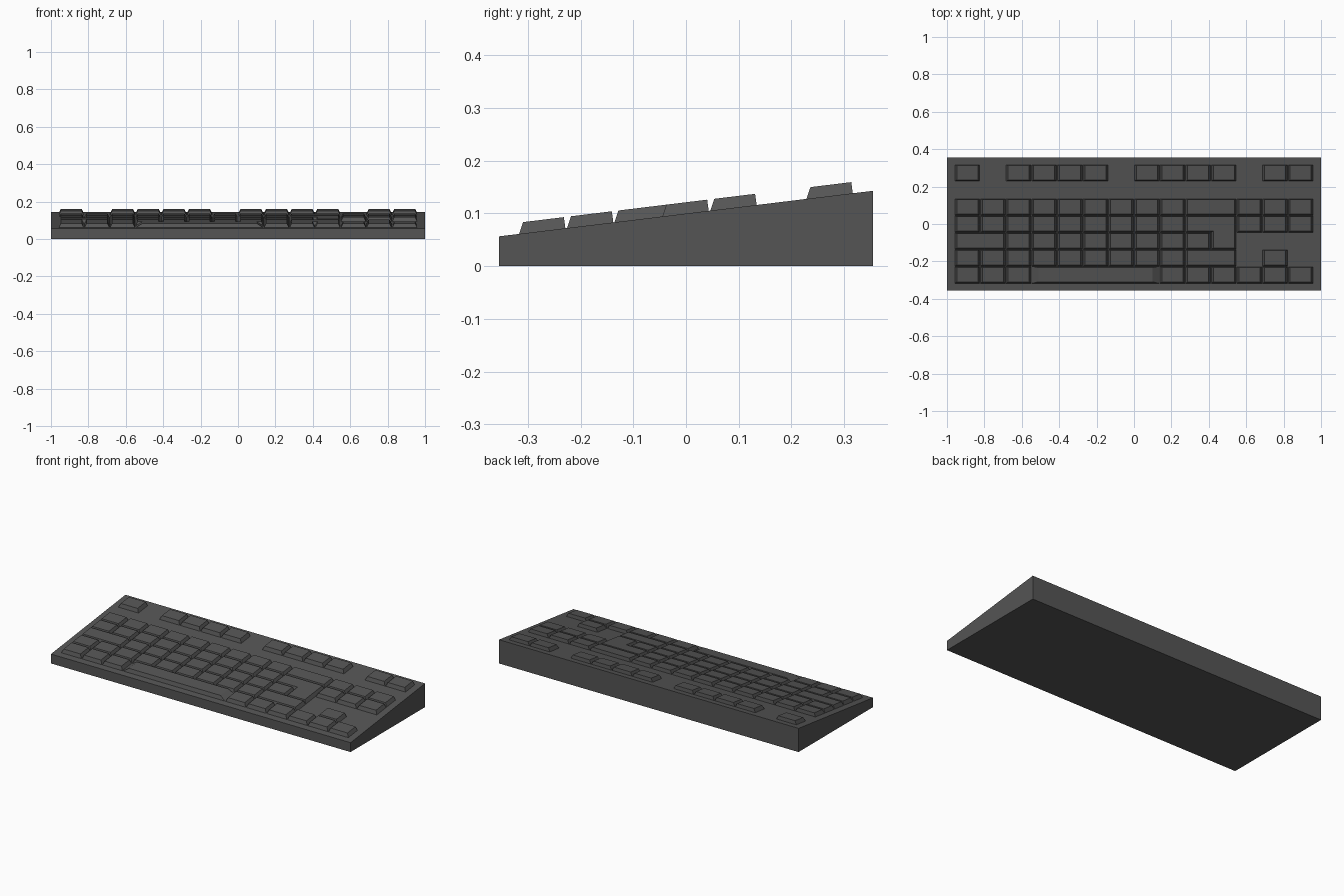
import bpy, bmesh

if "Cube" in bpy.data.objects:
    bpy.data.objects.remove(bpy.data.objects["Cube"])

PITCH = 1.92 / 14            # key spacing across
DEPTH = 0.0907               # key spacing front to back
GAP = 0.0015                 # half of the gap between keys
ROW_Y = [-0.318, -0.227, -0.137, -0.046, 0.045, 0.2275]   # front edge of each row
KEY_H = 0.0215

dark = bpy.data.materials.new("dark_grey")
dark.diffuse_color = (0.09, 0.09, 0.09, 1)
dark.use_nodes = True
dark.node_tree.nodes["Principled BSDF"].inputs["Base Color"].default_value = dark.diffuse_color


def deck_z(y):
    return 0.0565 + (y + 0.355) * 0.0865 / 0.71


def make_object(name, bm):
    bmesh.ops.recalc_face_normals(bm, faces=bm.faces)
    mesh = bpy.data.meshes.new(name)
    bm.to_mesh(mesh)
    bm.free()
    mesh.materials.append(dark)
    obj = bpy.data.objects.new(name, mesh)
    bpy.context.collection.objects.link(obj)
    return obj


def loft(name, lower, upper):
    """Solid between two matching loops of points."""
    bm = bmesh.new()
    a = [bm.verts.new(p) for p in lower]
    b = [bm.verts.new(p) for p in upper]
    n = len(a)
    bm.faces.new(a[::-1])
    bm.faces.new(b)
    for i in range(n):
        j = (i + 1) % n
        bm.faces.new((a[i], a[j], b[j], b[i]))
    return make_object(name, bm)


def keycap(name, outline, top):
    """Keycap standing on the sloping deck."""
    return loft(name, [(x, y, deck_z(y) - 0.001) for x, y in outline],
                [(x, y, deck_z(y) + KEY_H) for x, y in top])


def col_x(col):
    return -0.96 + col * PITCH


def key(name, row, col, width=1, side=0.011):
    x0, x1 = col_x(col) + GAP, col_x(col + width) - GAP
    y0, y1 = ROW_Y[row] + GAP * 0.5, ROW_Y[row] + DEPTH - GAP
    u0, u1, v0, v1 = x0 + side, x1 - side, y0 + 0.008, y1 - 0.003
    return keycap(name, [(x0, y0), (x1, y0), (x1, y1), (x0, y1)],
                  [(u0, v0), (u1, v0), (u1, v1), (u0, v1)])


# wedge-shaped case
profile = [(-0.355, 0), (0.355, 0), (0.355, deck_z(0.355)), (-0.355, deck_z(-0.355))]
loft("case", [(-1, y, z) for y, z in profile], [(1, y, z) for y, z in profile])

# single keys, by row from the front
singles = {
    0: [0, 1, 2, 8, 9, 10, 11, 12, 13],
    1: [*range(9), 12],
    2: [*range(2, 10)],
    3: [*range(9), 11, 12, 13],
    4: [*range(9), 11, 12, 13],
    5: [0, 2, 3, 4, 5, 7, 8, 9, 10, 12, 13],
}
for row, cols in singles.items():
    for col in cols:
        key(f"key_row{row}_col{col}", row, col)

# wide keys
key("space_bar", 0, 3, 5, side=0.036)
key("shift_key", 1, 9, 2)
key("caps_lock_key", 2, 0, 2)
key("backspace_key", 4, 9, 2)

# L-shaped enter key over two rows
xl, xm, xr = col_x(9) + GAP, col_x(10) + GAP, col_x(11) - GAP
y0, ym, y1 = ROW_Y[2] + GAP * 0.5, ROW_Y[3] + GAP * 0.5, ROW_Y[3] + DEPTH - GAP
s, f, b = 0.011, 0.008, 0.003
keycap("enter_key",
       [(xm, y0), (xr, y0), (xr, y1), (xl, y1), (xl, ym), (xm, ym)],
       [(xm + s, y0 + f), (xr - s, y0 + f), (xr - s, y1 - b),
        (xl + s, y1 - b), (xl + s, ym + f), (xm + s, ym + f)])
